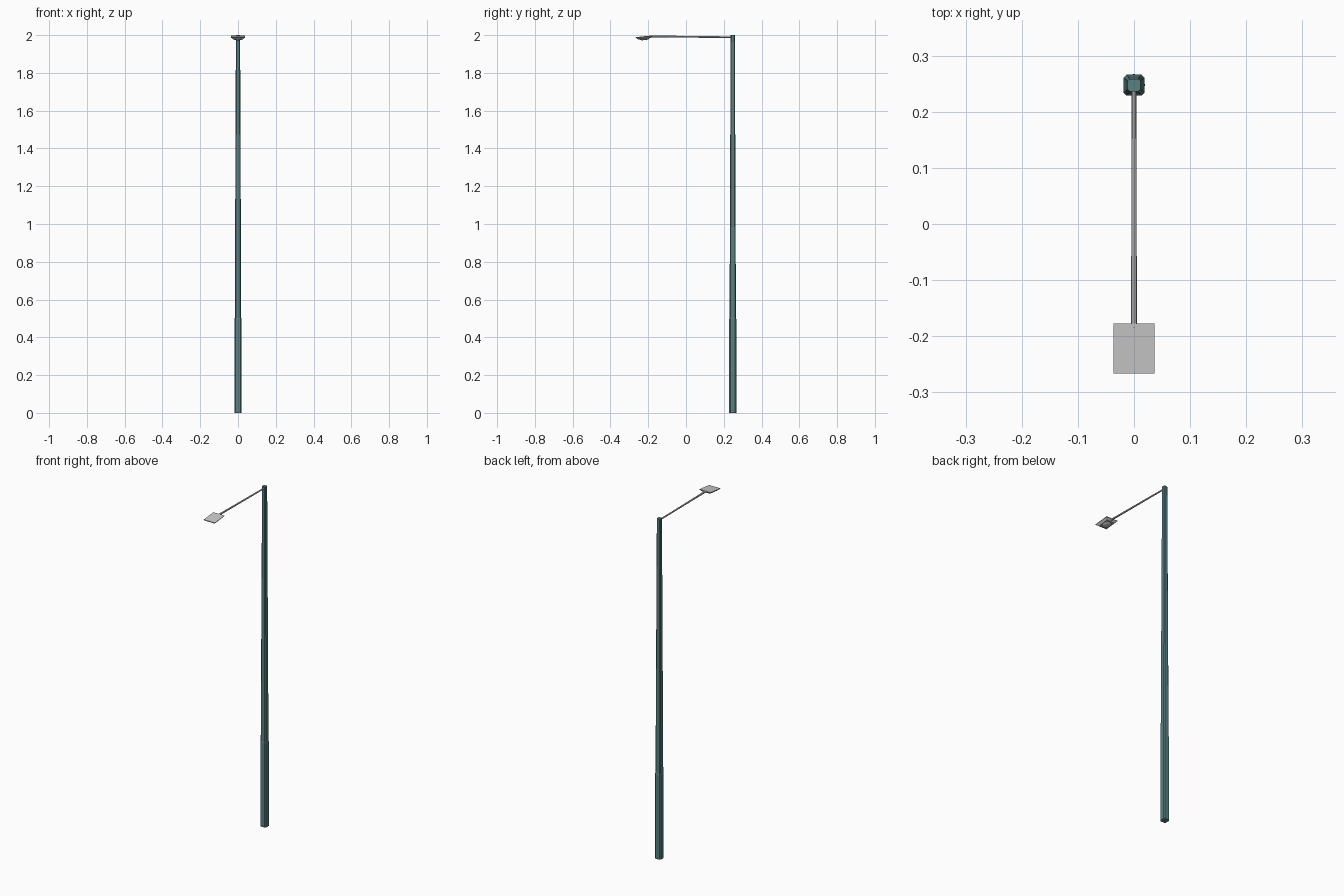
import bpy, bmesh, math
from mathutils import Matrix, Vector

if "Cube" in bpy.data.objects:
    bpy.data.objects.remove(bpy.data.objects["Cube"])

teal = bpy.data.materials.new("teal_paint")
teal.diffuse_color = (0.10, 0.22, 0.22, 1)
teal.use_nodes = True
teal.node_tree.nodes["Principled BSDF"].inputs["Base Color"].default_value = teal.diffuse_color
POLE_Y = 0.2475


def loft(name, rings, mat=None):
    """Skin a list of equal-length point rings and cap both ends."""
    bm = bmesh.new()
    loops = [[bm.verts.new(p) for p in r] for r in rings]
    n = len(loops[0])
    for a, b in zip(loops, loops[1:]):
        for i in range(n):
            j = (i + 1) % n
            bm.faces.new((a[i], a[j], b[j], b[i]))
    bm.faces.new(loops[0][::-1])
    bm.faces.new(loops[-1])
    bmesh.ops.recalc_face_normals(bm, faces=bm.faces)
    me = bpy.data.meshes.new(name)
    bm.to_mesh(me)
    bm.free()
    ob = bpy.data.objects.new(name, me)
    bpy.context.collection.objects.link(ob)
    if mat:
        me.materials.append(mat)
    return ob


def chamfered(h, z, c=0.3):
    """Square ring with cut corners around the pole axis."""
    k = h * (1 - c)
    pts = [(h, -k), (h, k), (k, h), (-k, h), (-h, k), (-h, -k), (-k, -h), (k, -h)]
    return [(x, y + POLE_Y, z) for x, y in pts]


def rect(hx, hy, z):
    return [(-hx, -hy, z), (hx, -hy, z), (hx, hy, z), (-hx, hy, z)]


def circle(r, z, n=16, sy=1.0):
    return [(r * math.cos(2 * math.pi * i / n), sy * r * math.sin(2 * math.pi * i / n), z)
            for i in range(n)]


# Pole: wide straight base with a step, then a tapering shaft
loft("pole_base", [chamfered(0.0188, 0), chamfered(0.0188, 0.497), chamfered(0.0172, 0.502)], teal)
loft("pole_shaft", [chamfered(0.0170, 0.50), chamfered(0.0112, 2.0)], teal)

# Small lock bolts on the right and back of the base
for name, off, axis in (("side_bolt", (0.0185, 0, 0.42), "Y"), ("rear_bolt", (0, 0.0185, 0.42), "X")):
    bolt = loft(name, [circle(0.002, -0.001, 8), circle(0.002, 0.0012, 8)], teal)
    angle = math.pi / 2 if axis == "Y" else -math.pi / 2
    bolt.data.transform(Matrix.Translation(Vector(off) + Vector((0, POLE_Y, 0)))
                        @ Matrix.Rotation(angle, 4, axis))

# Arm reaching forward from the pole top, slightly thicker at the lamp
arm = []
for y, r, z in ((POLE_Y - 0.005, 0.0042, 1.989), (-0.185, 0.0052, 1.993)):
    arm.append([(x, y, z + h) for x, h, _ in circle(r, 0, 8)])
loft("arm", arm)

# Lamp head: flat plate, tapered housing and rounded lens, tilted together
parts = [
    loft("lamp_housing", [rect(0.0365, 0.045, 0.0), rect(0.0365, 0.045, -0.003),
                          rect(0.025, 0.033, -0.013)]),
    loft("lamp_lens", [circle(0.023, -0.011, 20, 1.2), circle(0.022, -0.015, 20, 1.2),
                       circle(0.018, -0.0185, 20, 1.2), circle(0.010, -0.0205, 20, 1.2)]),
]
tilt = Matrix.Translation((0, -0.222, 1.994)) @ Matrix.Rotation(math.radians(6), 4, "X")
for p in parts:
    p.data.transform(tilt)
